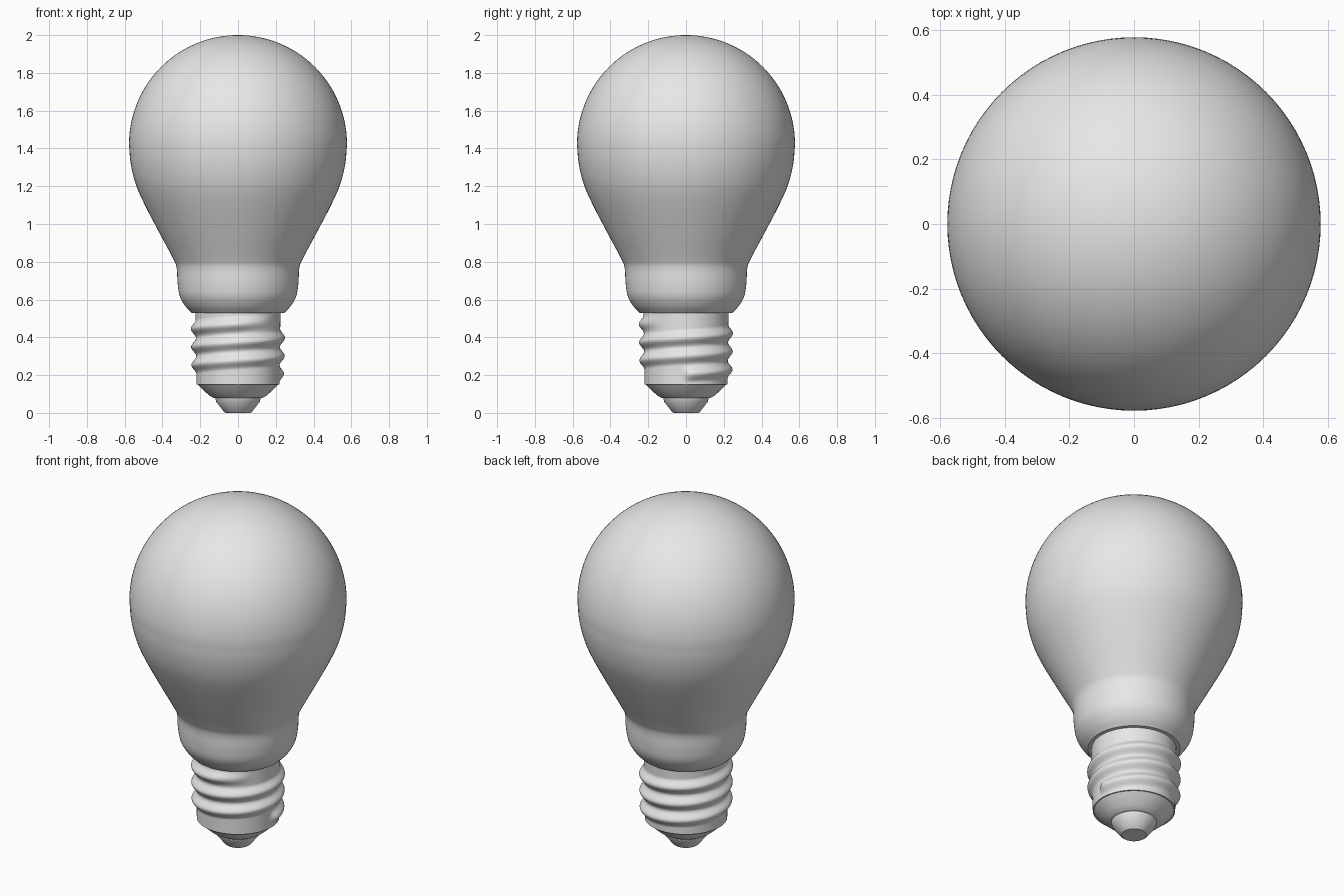
import bpy, bmesh, math
from mathutils import Vector

cube = bpy.data.objects.get("Cube")
if cube:
    bpy.data.objects.remove(cube, do_unlink=True)

SIDES = 96


def make_material(name, color):
    mat = bpy.data.materials.new(name)
    mat.use_nodes = True
    mat.diffuse_color = color
    mat.node_tree.nodes["Principled BSDF"].inputs["Base Color"].default_value = color
    return mat


grey = make_material("light grey", (0.8, 0.8, 0.8, 1))


def smooth_profile(points, steps):
    """Round off a list of (radius, height) points with a Catmull-Rom spline."""
    p = [Vector(q) for q in points]
    p = [2 * p[0] - p[1]] + p + [2 * p[-1] - p[-2]]
    out = []
    for a, b, c, d in zip(p, p[1:], p[2:], p[3:]):
        for i in range(steps):
            t = i / steps
            out.append(b + 0.5 * t * (c - a + t * (2 * a - 5 * b + 4 * c - d
                                                   + t * (3 * (b - c) + d - a))))
    return out + [p[-2]]


def lathe(name, profile, radius_offset=None, angle=35):
    """Revolve a bottom-to-top profile; an optional function adds to the radius."""
    bm = bmesh.new()
    rings = []
    for r, z in profile:
        if r < 1e-4:
            rings.append([bm.verts.new((0, 0, z))] * SIDES)
            continue
        ring = []
        for i in range(SIDES):
            a = math.tau * i / SIDES
            rr = r + (radius_offset(a, z) if radius_offset else 0)
            ring.append(bm.verts.new((rr * math.cos(a), rr * math.sin(a), z)))
        rings.append(ring)
    for low, high in zip(rings, rings[1:]):
        for i in range(SIDES):
            j = (i + 1) % SIDES
            corners = list(dict.fromkeys((low[i], low[j], high[j], high[i])))
            bm.faces.new(corners)
    mesh = bpy.data.meshes.new(name)
    bm.to_mesh(mesh)
    bm.free()
    mesh.materials.append(grey)
    obj = bpy.data.objects.new(name, mesh)
    bpy.context.collection.objects.link(obj)
    bpy.ops.object.select_all(action="DESELECT")
    obj.select_set(True)
    bpy.context.view_layer.objects.active = obj
    bpy.ops.object.shade_smooth_by_angle(angle=math.radians(angle))
    return obj


# Glass: rounded collar and flared neck, then a spherical dome
CENTRE, RADIUS = 1.423, 0.577
neck = smooth_profile([(0.245, 0.53), (0.28, 0.567), (0.309, 0.62), (0.32, 0.69),
                       (0.325, 0.77), (0.345, 0.82), (0.412, 0.945), (0.493, 1.1),
                       (0.541, 1.21), (0.568, 1.32), (RADIUS, CENTRE)], 5)
dome = [(RADIUS * math.cos(t), CENTRE + RADIUS * math.sin(t))
        for t in (math.pi / 2 * i / 32 for i in range(1, 33))]
lathe("glass_bulb", [(0.0, 0.53)] + neck + dome)

# Screw base: sleeve with one helical ridge that fades out at its ends
PITCH, START, TURNS, HEIGHT = 0.096, 0.205, 2.9, 0.026


def thread(a, z):
    total = 0
    for k in range(4):
        turn = a / math.tau + k
        fade = min(1, turn / 0.03 + 0.5, (TURNS - turn) / 0.15)
        d = abs(z - START - PITCH * turn) / (PITCH * 0.5)
        if fade > 0 and d < 1:
            total += HEIGHT * fade * (0.5 + 0.5 * math.cos(math.pi * d))
    return total


rows = 72
sleeve = [(0.219 + 0.006 * i / rows, 0.15 + 0.39 * i / rows) for i in range(rows + 1)]
lathe("screw_base", [(0.0, 0.15)] + sleeve, thread, 50)

# Insulator: rounded cone under the sleeve
cone = smooth_profile([(0.128, 0.078), (0.152, 0.093), (0.185, 0.122), (0.213, 0.151)], 4)
lathe("insulator", [(0.0, 0.078)] + cone)

# Contact: small tapered tip with a flat end
lathe("contact_tip", [(0.0, 0.0), (0.066, 0.0), (0.074, 0.006),
                      (0.116, 0.06), (0.121, 0.08), (0.0, 0.08)], angle=25)
